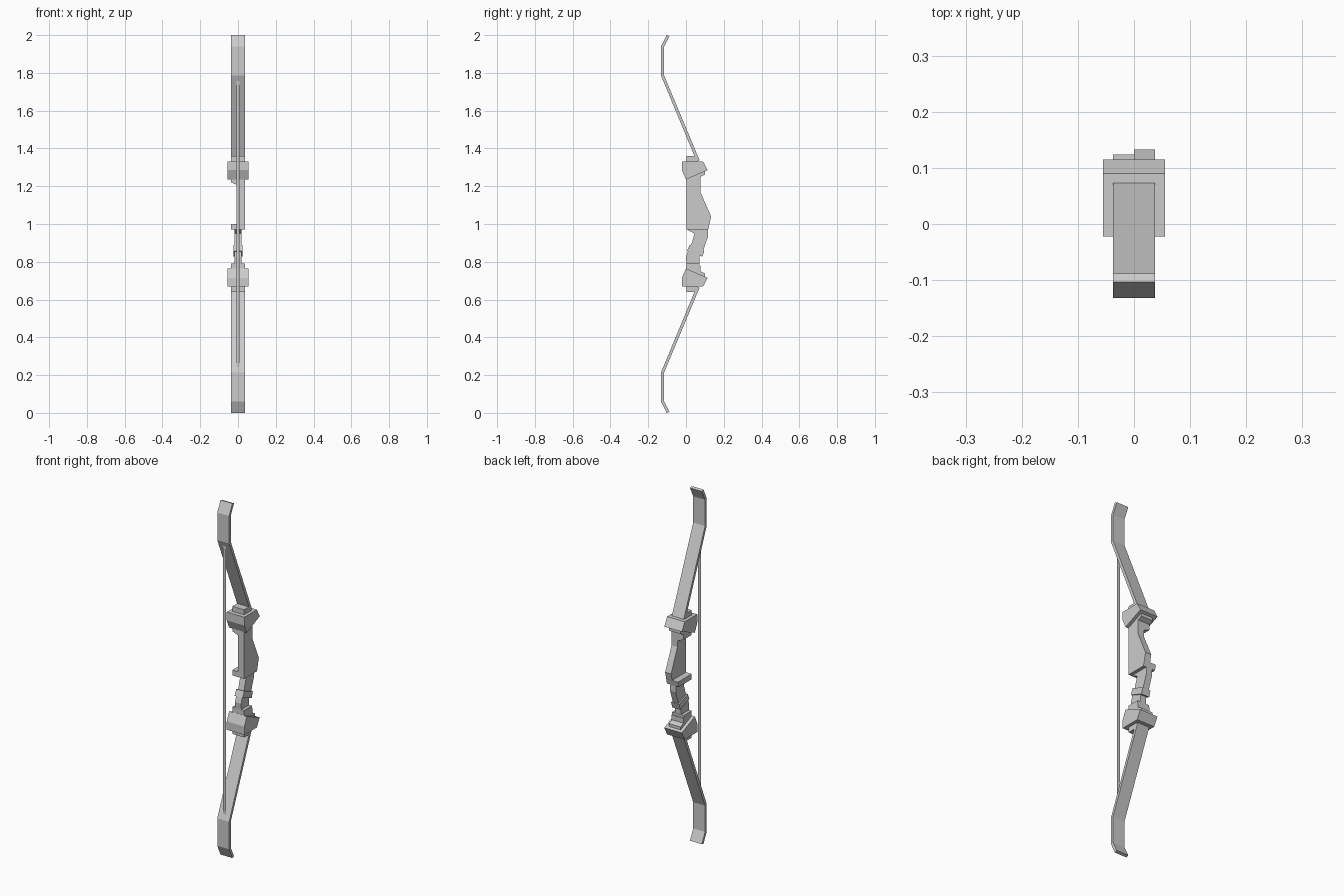
import bpy, bmesh

if "Cube" in bpy.data.objects:
    bpy.data.objects.remove(bpy.data.objects["Cube"])


def extrude(name, profile, x0, x1, flip=False):
    """Extrude a (y, z) side profile from x0 to x1; flip mirrors it about z = 1."""
    bm = bmesh.new()
    pts = [(y, 2 - z if flip else z) for y, z in profile]
    face = bm.faces.new([bm.verts.new((x0, y, z)) for y, z in pts])
    ext = bmesh.ops.extrude_face_region(bm, geom=[face])
    verts = [g for g in ext["geom"] if isinstance(g, bmesh.types.BMVert)]
    bmesh.ops.translate(bm, verts=verts, vec=(x1 - x0, 0, 0))
    bmesh.ops.recalc_face_normals(bm, faces=bm.faces)
    me = bpy.data.meshes.new(name)
    bm.to_mesh(me)
    bm.free()
    ob = bpy.data.objects.new(name, me)
    bpy.context.collection.objects.link(ob)
    return ob


W = 0.037  # half width of limbs and riser

limb = [(-0.103, 2.0), (-0.132, 1.94), (-0.132, 1.785), (0.055, 1.335),
        (0.073, 1.335), (-0.117, 1.789), (-0.117, 1.937), (-0.088, 1.995)]
clamp = [(-0.022, 1.332), (0.09, 1.332), (0.115, 1.285), (0.0, 1.236), (-0.022, 1.285)]
clamp_step = [(0.02, 1.30), (0.1, 1.29), (0.1, 1.262), (0.06, 1.242), (0.02, 1.242)]
riser_end = [(0.002, 1.36), (0.05, 1.36), (0.076, 1.30), (0.076, 1.222), (0.002, 1.222)]

# Limbs, clamps and riser ends, top and bottom
for side, flip in (("upper", False), ("lower", True)):
    extrude(side + "_limb", limb, -W, W, flip)
    extrude(side + "_clamp", clamp, -0.055, 0.055, flip)
    extrude(side + "_clamp_step", clamp_step, -W, W, flip)
    extrude(side + "_riser_end", riser_end, -W, W, flip)

# Sight window side of the riser, offset to +x
extrude("riser_window", [(0.002, 1.23), (0.076, 1.23), (0.076, 1.17), (0.133, 1.04),
                         (0.117, 0.97), (0.002, 0.97)], 0, W)

# Wedge easing the riser end into the window
wedge = extrude("window_wedge", [(0.002, 1.222), (0.076, 1.222), (0.076, 1.205),
                                 (0.002, 1.205)], -W, 0)
for v in wedge.data.vertices:
    if v.co.x < -0.01 and v.co.z < 1.21:
        v.co.z = 1.22

# Arrow shelf
extrude("arrow_shelf", [(0.002, 1.0), (0.124, 1.0), (0.117, 0.97), (0.002, 0.97)], -W, W)

# Grip, ring and neck
extrude("grip", [(0.002, 0.972), (0.117, 0.972), (0.117, 0.935), (0.088, 0.85),
                 (0.022, 0.87), (0.045, 0.95)], -0.018, 0.018)
extrude("grip_ring", [(0.02, 0.89), (0.097, 0.86), (0.087, 0.827), (0.005, 0.857)],
        -0.025, 0.025)
extrude("grip_neck", [(0.012, 0.86), (0.0, 0.825), (0.004, 0.77), (0.07, 0.77),
                      (0.072, 0.84)], -0.019, 0.019)
extrude("grip_base", [(0.002, 0.792), (0.072, 0.792), (0.072, 0.76), (0.002, 0.76)],
        -W, W)

# Flat bow string
bpy.ops.mesh.primitive_plane_add(size=1, location=(0, -0.12, 1.0), rotation=(1.5707963, 0, 0))
string = bpy.context.object
string.name = "bow_string"
string.scale = (0.018, 1.56, 1)
